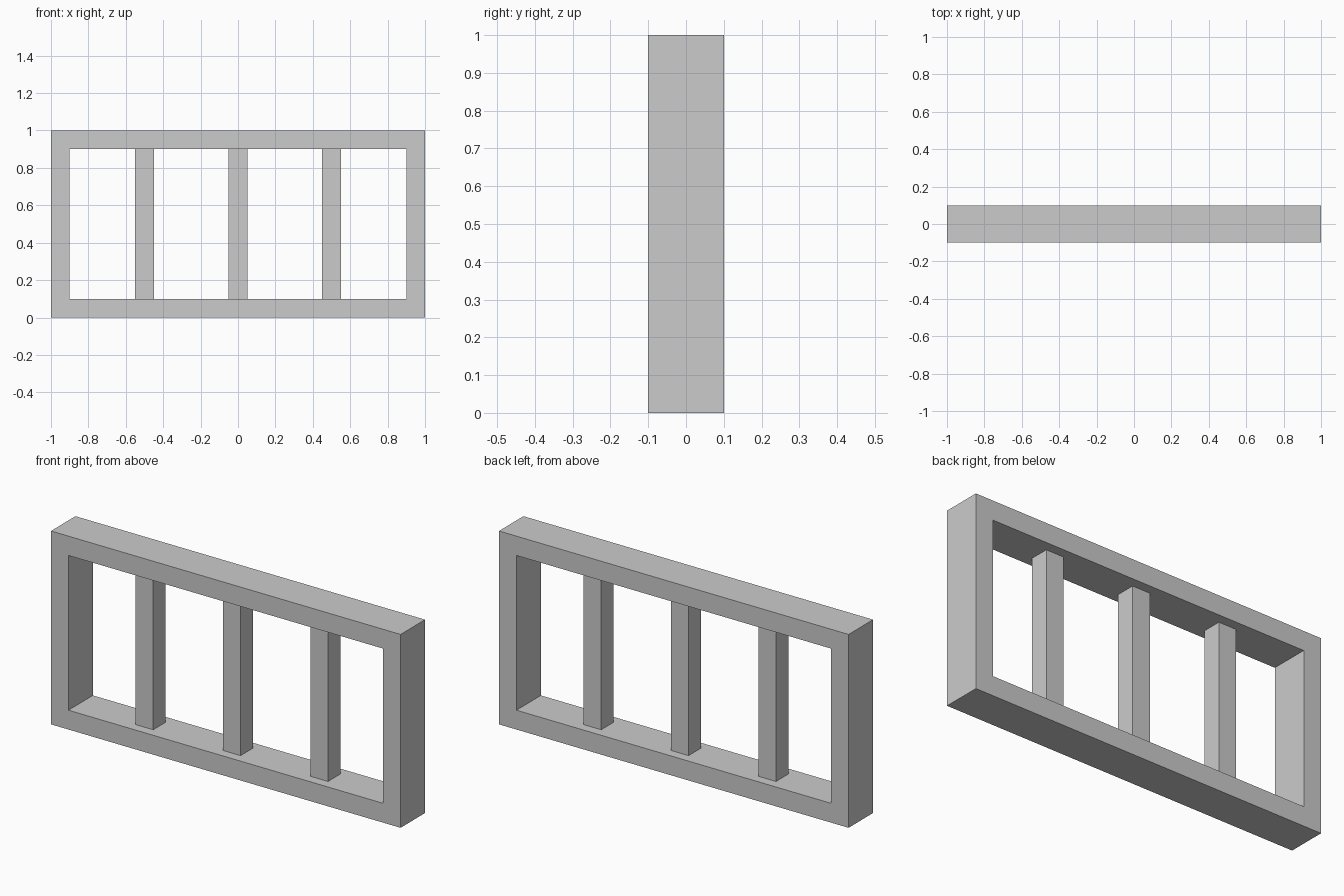
import bpy
import bmesh

cube = bpy.data.objects.get("Cube")
if cube:
    bpy.data.objects.remove(cube)

LENGTH, DEPTH, HEIGHT, RAIL = 2.0, 0.2, 1.0, 0.1

grey = bpy.data.materials.new("light_grey")
grey.use_nodes = True
colour = (0.6, 0.6, 0.6, 1)
grey.diffuse_color = colour
grey.node_tree.nodes["Principled BSDF"].inputs["Base Color"].default_value = colour


def finish(name, bm):
    bmesh.ops.recalc_face_normals(bm, faces=bm.faces)
    mesh = bpy.data.meshes.new(name)
    bm.to_mesh(mesh)
    bm.free()
    mesh.materials.append(grey)
    obj = bpy.data.objects.new(name, mesh)
    bpy.context.collection.objects.link(obj)
    return obj


def rectangle(bm, inset, y):
    x, low, high = LENGTH / 2 - inset, inset, HEIGHT - inset
    return [bm.verts.new(p) for p in
            ((-x, y, low), (x, y, low), (x, y, high), (-x, y, high))]


# Outer frame: a rectangular ring swept through four matching loops
bm = bmesh.new()
half = DEPTH / 2
loops = [rectangle(bm, inset, y) for inset, y in
         ((0, -half), (0, half), (RAIL, half), (RAIL, -half))]
for k in range(4):
    a, b = loops[k], loops[(k + 1) % 4]
    for i in range(4):
        j = (i + 1) % 4
        bm.faces.new((a[i], a[j], b[j], b[i]))
finish("frame", bm)

# Upright bars, half as deep as the frame
for name, x in (("right_bar", -0.5), ("middle_bar", 0), ("left_bar", 0.5)):
    bm = bmesh.new()
    bmesh.ops.create_cube(bm, size=1)
    bmesh.ops.scale(bm, vec=(RAIL, RAIL, HEIGHT - 2 * RAIL), verts=bm.verts)
    finish(name, bm).location = (x, 0, HEIGHT / 2)
